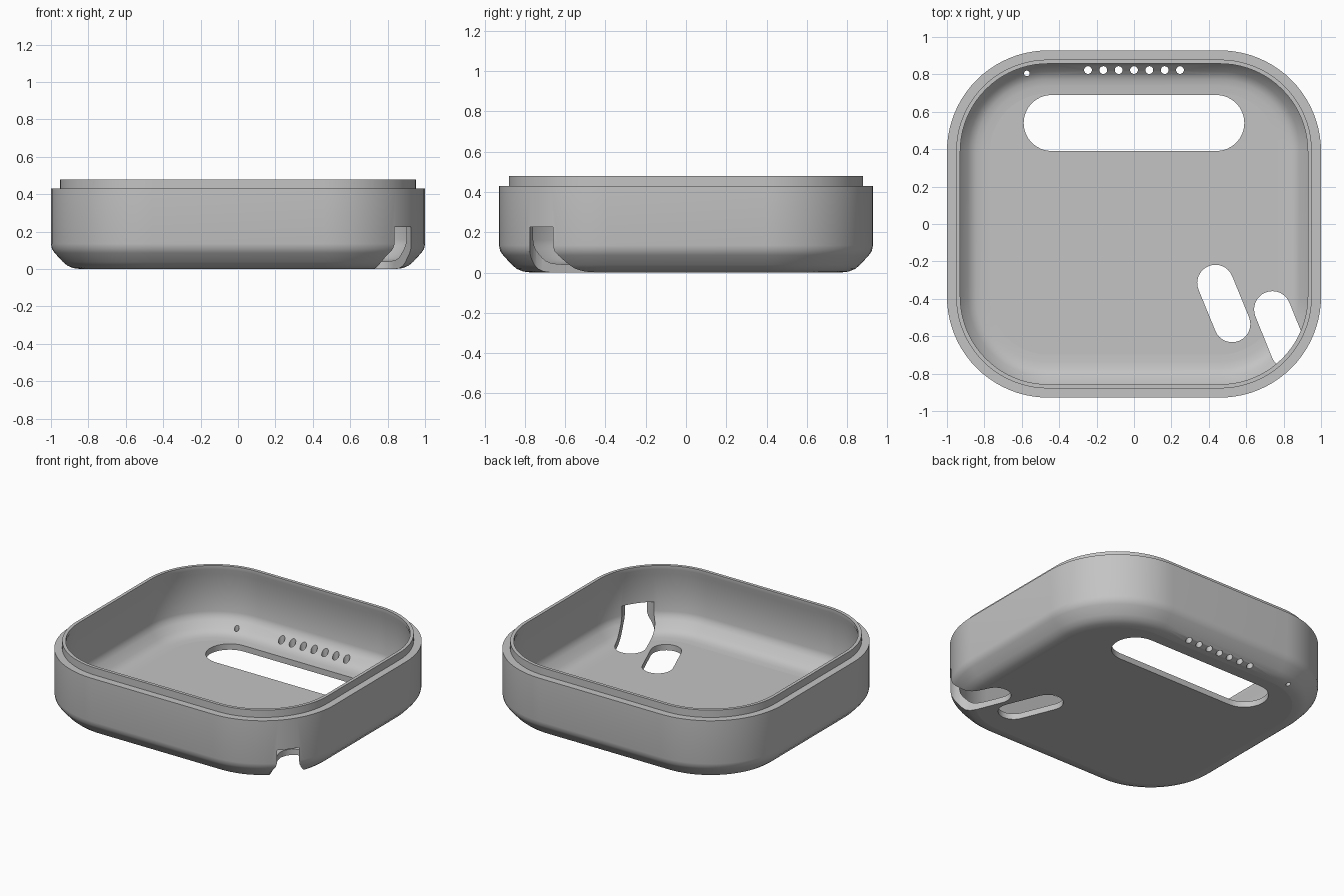
import bpy, bmesh, math
from mathutils import Vector

if "Cube" in bpy.data.objects:
    bpy.data.objects.remove(bpy.data.objects["Cube"], do_unlink=True)

HALF_X, HALF_Y, CORNER, SEGS = 1.0, 0.928, 0.54, 20

grey = bpy.data.materials.new("plain grey")
grey.use_nodes = True
grey.diffuse_color = (0.55, 0.55, 0.55, 1)
grey.node_tree.nodes["Principled BSDF"].inputs["Base Color"].default_value = grey.diffuse_color


def make_object(name, bm):
    bmesh.ops.recalc_face_normals(bm, faces=bm.faces)
    mesh = bpy.data.meshes.new(name)
    bm.to_mesh(mesh)
    bm.free()
    obj = bpy.data.objects.new(name, mesh)
    bpy.context.collection.objects.link(obj)
    mesh.materials.append(grey)
    return obj


def rounded_ring(bm, inset, z):
    """Rounded rectangle outline, moved inwards by inset."""
    ring = []
    radius = CORNER - inset
    for quarter, (sx, sy) in enumerate(((1, 1), (-1, 1), (-1, -1), (1, -1))):
        for i in range(SEGS + 1):
            a = math.pi / 2 * (quarter + i / SEGS)
            ring.append(bm.verts.new((sx * (HALF_X - CORNER) + radius * math.cos(a),
                                      sy * (HALF_Y - CORNER) + radius * math.sin(a), z)))
    return ring


def add_capsule(bm, start, end, radius, bottom, top, steps=16):
    """Upright slot-shaped prism; equal ends make a round hole."""
    a, b = Vector(start), Vector(end)
    d = b - a
    heading = math.atan2(d.y, d.x)
    outline = []
    for centre, turn in ((b, -math.pi / 2), (a, math.pi / 2)):
        count = steps + 1 if d.length > 0 else steps
        for i in range(count):
            t = heading + turn + math.pi * i / steps
            outline.append((centre.x + radius * math.cos(t), centre.y + radius * math.sin(t)))
    low = [bm.verts.new((x, y, bottom)) for x, y in outline]
    high = [bm.verts.new((x, y, top)) for x, y in outline]
    bm.faces.new(low[::-1])
    bm.faces.new(high)
    for i in range(len(low)):
        j = (i + 1) % len(low)
        bm.faces.new((low[i], low[j], high[j], high[i]))


# Wall section as (inset, height): outside, stepped lip, undercut, inside
section = [(0.16, 0), (0.12, 0.005), (0.088, 0.018), (0.064, 0.038), (0.02, 0.086),
           (0.005, 0.108), (0, 0.135), (0, 0.43), (0.049, 0.43), (0.049, 0.48),
           (0.071, 0.48), (0.071, 0.455), (0.054, 0.415),
           (0.054, 0.16), (0.06, 0.135), (0.075, 0.112), (0.112, 0.073),
           (0.13, 0.058), (0.155, 0.047), (0.19, 0.042), (0.23, 0.04)]

# Open shell
bm = bmesh.new()
rings = [rounded_ring(bm, inset, z) for inset, z in section]
for lower, upper in zip(rings, rings[1:]):
    for i in range(len(lower)):
        j = (i + 1) % len(lower)
        bm.faces.new((lower[i], lower[j], upper[j], upper[i]))
bm.faces.new(rings[0][::-1])
bm.faces.new(rings[-1])
shell = make_object("case_shell", bm)

# Openings: wide window, two slanted strap slots, row of vents, pinhole
bm = bmesh.new()
add_capsule(bm, (-0.44, 0.54), (0.44, 0.54), 0.15, -0.1, 0.3)
add_capsule(bm, (0.435, -0.315), (0.525, -0.535), 0.097, -0.1, 0.2)
add_capsule(bm, (0.74, -0.457), (0.829, -0.677), 0.098, -0.1, 0.225)
for k in range(-3, 4):
    add_capsule(bm, (k * 0.082, 0.823), (k * 0.082, 0.823), 0.021, -0.1, 0.3, 8)
add_capsule(bm, (-0.573, 0.805), (-0.573, 0.805), 0.015, -0.1, 0.3, 8)
cutter = make_object("opening_cutter", bm)
cutter.hide_render = True

cut = shell.modifiers.new("openings", 'BOOLEAN')
cut.operation = 'DIFFERENCE'
cut.solver = 'EXACT'
cut.object = cutter
bpy.ops.object.select_all(action='DESELECT')
bpy.context.view_layer.objects.active = shell
shell.select_set(True)
bpy.ops.object.modifier_apply(modifier=cut.name)
bpy.data.objects.remove(cutter, do_unlink=True)

# Smooth walls and fillets, flat horizontal faces
bpy.ops.object.shade_smooth_by_angle(angle=math.radians(30))
for face in shell.data.polygons:
    if abs(face.normal.z) > 0.999:
        face.use_smooth = False
